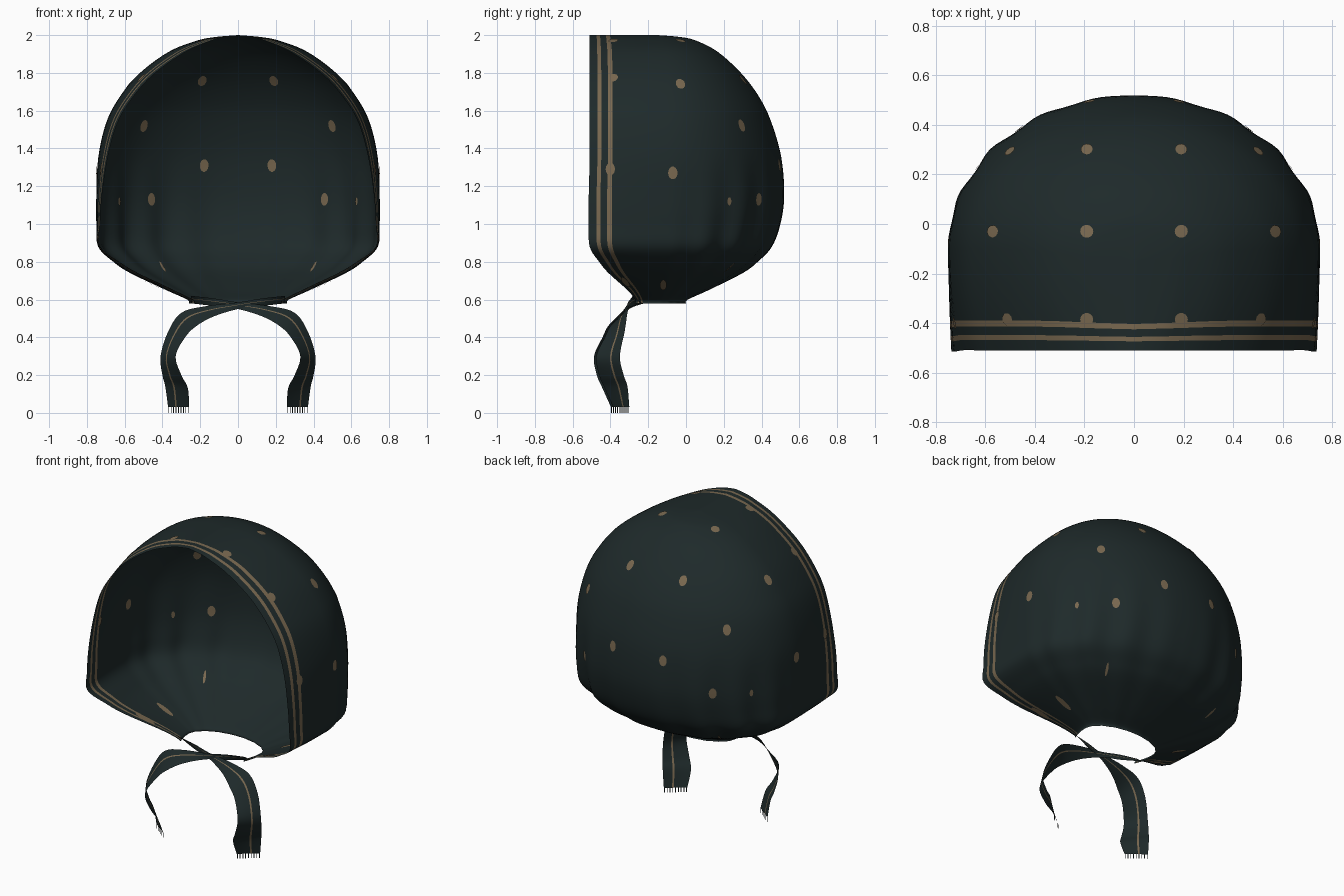
import bpy, bmesh, math
from mathutils import Vector
from mathutils.bvhtree import BVHTree

if "Cube" in bpy.data.objects:
    bpy.data.objects.remove(bpy.data.objects["Cube"])


def material(name, rgb):
    m = bpy.data.materials.new(name)
    m.diffuse_color = (*rgb, 1)
    m.use_nodes = True
    m.node_tree.nodes["Principled BSDF"].inputs["Base Color"].default_value = m.diffuse_color
    return m


CLOTH = material("dark teal cloth", (0.013, 0.0225, 0.023))
OCHRE = material("ochre print", (0.19, 0.138, 0.079))


def make_object(name, bm, mats):
    mesh = bpy.data.meshes.new(name)
    bm.to_mesh(mesh)
    bm.free()
    ob = bpy.data.objects.new(name, mesh)
    bpy.context.collection.objects.link(ob)
    for m in mats:
        mesh.materials.append(m)
    mesh.shade_smooth()
    return ob


def spline(keys, steps):
    """Smooth curve through key tuples of any length."""
    keys = [Vector(k) for k in keys]
    pts = [keys[0]] + keys + [keys[-1]]
    out = []
    for i in range(1, len(pts) - 2):
        a, b, c, d = pts[i - 1:i + 3]
        for s in range(steps):
            t = s / steps
            out.append(0.5 * (2 * b + (c - a) * t + (2 * a - 5 * b + 4 * c - d) * t * t
                              + (3 * b - a - 3 * c + d) * t ** 3))
    return out + [keys[-1]]


def grid(bm, rows, colour_of):
    vs = [[bm.verts.new(p) for p in row] for row in rows]
    for r in range(len(vs) - 1):
        for c in range(len(vs[0]) - 1):
            f = bm.faces.new((vs[r][c], vs[r][c + 1], vs[r + 1][c + 1], vs[r + 1][c]))
            f.material_index = colour_of(c)


# Scarf hood: level sections given as z, front y, front x, widest y, widest x, back y
SECTIONS = [
    (0.58, -.27, .23, -.14, .26, .00), (0.60, -.27, .24, -.14, .27, .01),
    (0.65, -.31, .34, -.13, .38, .12), (0.74, -.41, .53, -.12, .57, .30),
    (0.80, -.46, .63, -.11, .66, .38), (0.88, -.51, .73, -.10, .74, .455),
    (1.00, -.515, .73, -.10, .75, .50), (1.15, -.515, .72, -.10, .75, .52),
    (1.35, -.51, .69, -.10, .74, .505), (1.53, -.51, .64, -.10, .70, .455),
    (1.66, -.51, .565, -.10, .635, .395), (1.79, -.51, .45, -.10, .53, .30),
    (1.91, -.51, .28, -.11, .37, .17), (1.97, -.51, .14, -.13, .22, .055),
    (1.99, -.51, .07, -.14, .12, -.03), (2.00, -.51, 0, -.15, 0, -.15)]
FRONT = [0, .1, .15, .235, .295, .4, .55, .7, .85]   # columns from hem to widest point
STRIPES = (1, 3)
BACK = 36


def half_section(z, yf, xf, ym, w, yb):
    pts = []
    for t in FRONT:
        pts.append((w - (w - xf) * (1 - t) ** 2, yf + (ym - yf) * t, z))
    fold = 0.022 * max(0, 1 - abs(z - 0.85) / 0.55)   # gathers near the neck
    for i in range(BACK + 1):
        a = math.pi / 2 * i / BACK
        k = 1 + fold * math.sin(2 * a) * math.cos(18 * a)
        pts.append((w * k * math.cos(a) if i < BACK else 0,
                    ym + (yb - ym) * k * math.sin(a), z))
    return pts


bm = bmesh.new()
rows = []
for s in spline(SECTIONS, 5):
    half = half_section(*s)
    rows.append(half + [(-x, y, z) for x, y, z in reversed(half[:-1])])
columns = len(rows[0]) - 1
grid(bm, rows, lambda c: int(min(c, columns - 1 - c) in STRIPES))
bmesh.ops.remove_doubles(bm, verts=bm.verts, dist=0.0002)
bmesh.ops.recalc_face_normals(bm, faces=bm.faces)
tree = BVHTree.FromBMesh(bm)
make_object("scarf_hood", bm, [CLOTH, OCHRE])

# Printed dots: thin patches laid on both sides of the cloth
SIDE = [(-.03, 1.74), (-.40, 1.29), (-.07, 1.27)]
TOP = [(.19, -.03), (.19, -.385), (.51, -.385)]
REAR = [(.19, 1.76), (.50, 1.52), (.18, 1.31), (.46, 1.13)]
GATHERED = [(-.32, .695), (-.12, .68)]               # stretched dots under the jaw
dots = [((3, y, z), (-1, 0, 0), .025, .034) for y, z in SIDE]
dots += [((x, y, 4), (0, 0, -1), .026, .028) for x, y in TOP]
dots += [((x, 3, z), (0, -1, 0), .024, .034) for x, z in REAR]
dots += [((3, y, z), (-1, 0, 0), .018, .065) for y, z in GATHERED]
dots += [((.63, 3, 1.12), (0, -1, 0), .012, .022)]
dots += [((.40, 3, .77), (0, -1, 0), .008, .045)]
bm = bmesh.new()
for origin, direction, wide, tall in dots:
    for mirror in (1, -1):
        flip = Vector((mirror, 1, 1))
        hit, n, _, _ = tree.ray_cast(Vector(origin) * flip, Vector(direction) * flip)
        if hit is None:
            continue
        up = Vector((0, 0, 1)) if abs(n.z) < 0.97 else Vector((0, 1, 0))
        up = (up - n * up.dot(n)).normalized()
        side = up.cross(n)
        for off in (0.004, -0.004):
            ring = []
            for i in range(14):
                a = math.tau * i / 14
                p = hit + side * wide * math.cos(a) + up * tall * math.sin(a)
                q, qn, _, _ = tree.find_nearest(p)
                ring.append(bm.verts.new(q + qn * off))
            mid = bm.verts.new(hit + n * off)
            for i in range(14):
                tri = (mid, ring[i], ring[(i + 1) % 14])
                bm.faces.new(tri if off > 0 else tri[::-1])
make_object("printed_dots", bm, [OCHRE])

# Tied tails: a ribbon between two edge paths (inner xyz, outer xyz)
TAIL = [(-.25, -.22, .58, -.25, -.27, .62), (-.12, -.27, .565, -.12, -.28, .605),
        (0, -.30, .55, 0, -.295, .585), (.13, -.35, .51, .17, -.30, .565),
        (.22, -.40, .46, .30, -.31, .53), (.28, -.43, .40, .37, -.325, .43),
        (.33, -.475, .30, .41, -.35, .30), (.30, -.46, .20, .40, -.33, .20),
        (.265, -.43, .13, .385, -.31, .14), (.26, -.385, .03, .37, -.30, .03)]
ACROSS = [0, .2, .4, .58, .65, .85, 1]
for name, sx, gap in (("right_tail", 1, 0), ("left_tail", -1, -0.012)):
    bm = bmesh.new()
    rows = []
    for p in spline(TAIL, 5):
        a = Vector((p[0] * sx, p[1] + gap, p[2]))
        b = Vector((p[3] * sx, p[4] + gap, p[5]))
        rows.append([a.lerp(b, t) for t in ACROSS])
    grid(bm, rows, lambda c: int(c == 3))
    # Fringe threads along the cut end
    for i in range(9):
        c = a.lerp(b, 0.03 + 0.94 * i / 8)
        d = (b - a).normalized() * 0.0025
        low = Vector((0, 0, -0.03))
        bm.faces.new([bm.verts.new(v) for v in (c - d, c + d, c + d + low, c - d + low)])
    make_object(name, bm, [CLOTH, OCHRE])
